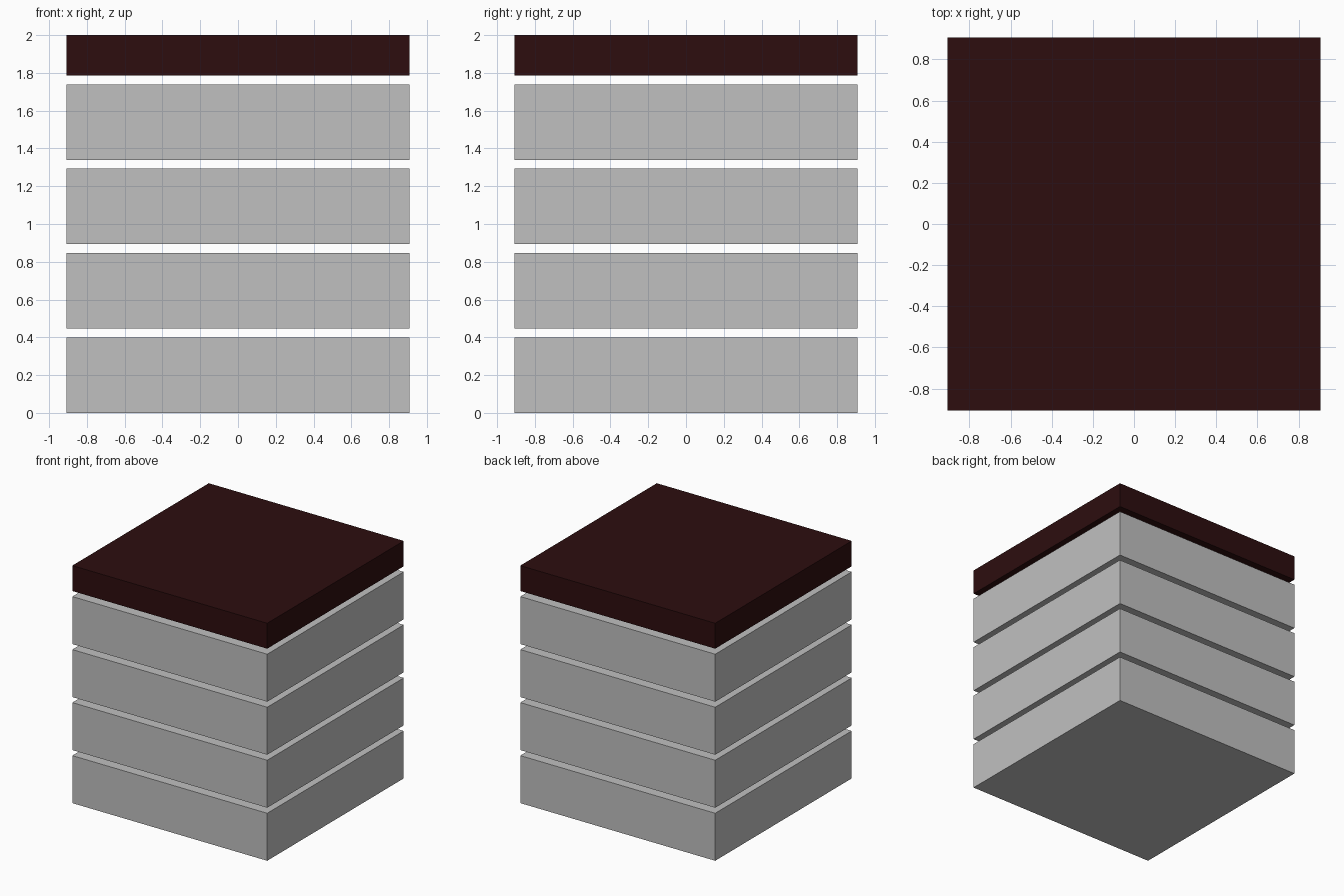
import bpy

if "Cube" in bpy.data.objects:
    bpy.data.objects.remove(bpy.data.objects["Cube"])

WIDTH = 1.816      # footprint of every slab
STOREY = 0.4465    # slab plus gap
SLAB = 0.40


def material(name, rgb):
    mat = bpy.data.materials.new(name)
    mat.diffuse_color = (*rgb, 1.0)
    mat.use_nodes = True
    mat.node_tree.nodes["Principled BSDF"].inputs["Base Color"].default_value = mat.diffuse_color
    return mat


def slab(name, z0, z1, mat):
    bpy.ops.mesh.primitive_cube_add(size=1, location=(0, 0, (z0 + z1) / 2))
    ob = bpy.context.object
    ob.name = name
    ob.scale = (WIDTH, WIDTH, z1 - z0)
    bpy.ops.object.transform_apply(location=False, rotation=False, scale=True)
    ob.data.materials.append(mat)


grey = material("light grey", (0.53, 0.53, 0.53))
maroon = material("dark maroon", (0.026, 0.004, 0.0045))

# Four equal floors separated by open gaps
for i in range(4):
    slab(f"floor_slab_{i + 1}", i * STOREY, i * STOREY + SLAB, grey)

# Thinner roof slab
slab("roof_slab", 4 * STOREY, 2.0, maroon)
